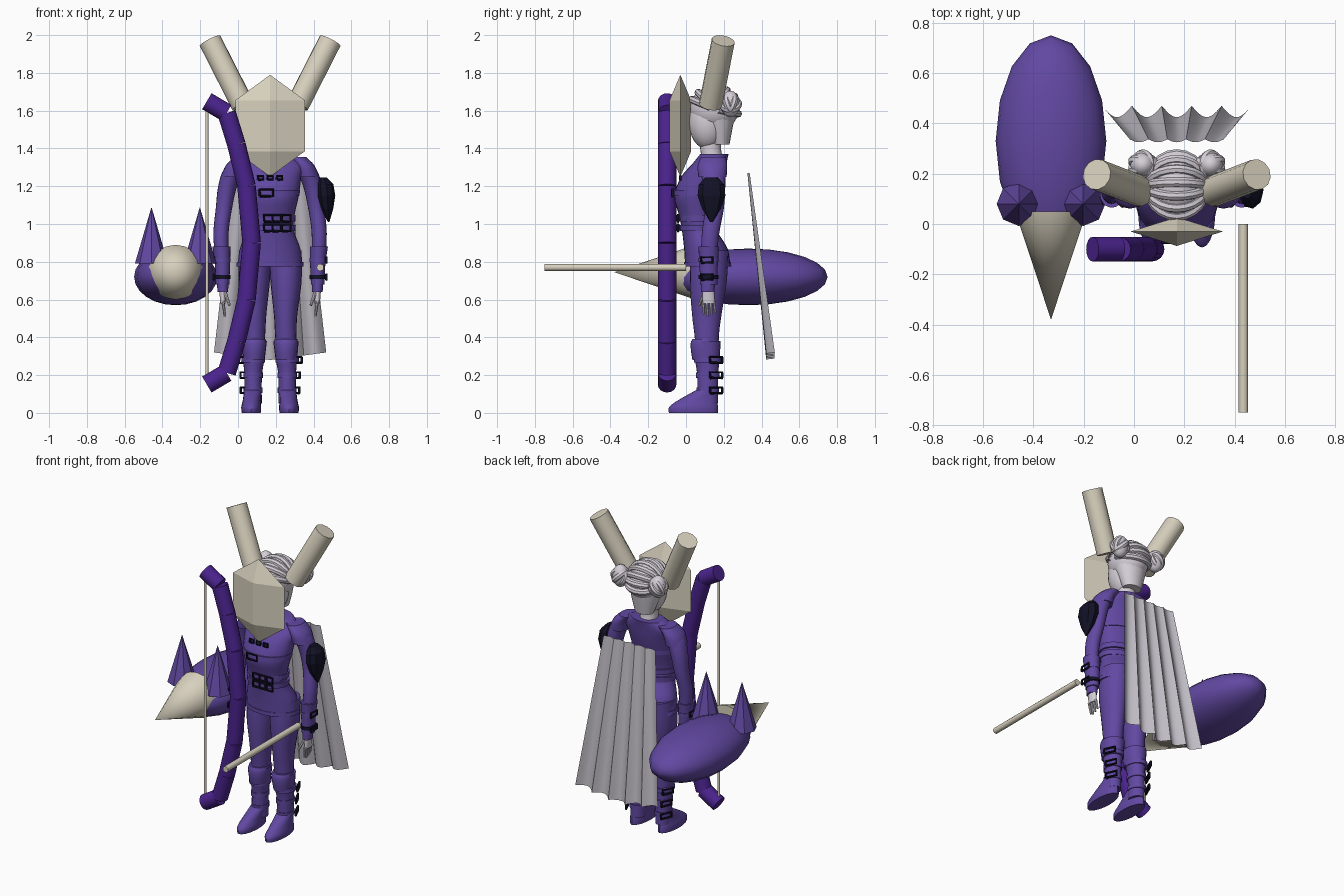
import bpy, bmesh
from math import sin, cos, pi, radians
from mathutils import Vector

if "Cube" in bpy.data.objects:
    bpy.data.objects.remove(bpy.data.objects["Cube"])

CX = 0.17  # centre line of the figure


def material(name, *rgb):
    mat = bpy.data.materials.new(name)
    mat.use_nodes = True
    mat.diffuse_color = (*rgb, 1)
    mat.node_tree.nodes["Principled BSDF"].inputs["Base Color"].default_value = (*rgb, 1)
    return mat


purple = material("purple_cloth", .12, .065, .36)
violet = material("deep_violet", .07, .017, .27)
bone = material("bone", .68, .63, .51)
pale = material("pale_lavender", .66, .62, .68)
cape_grey = material("cape_grey", .52, .5, .55)
black = material("midnight_black", .006, .006, .02)


def finish(obj, name, mat, smooth=True):
    obj.name = name
    obj.data.materials.clear()
    obj.data.materials.append(mat)
    bpy.ops.object.select_all(action='DESELECT')
    obj.select_set(True)
    bpy.context.view_layer.objects.active = obj
    if smooth:
        bpy.ops.object.shade_smooth_by_angle(angle=radians(40))
    return obj


def from_bmesh(name, bm, mat, smooth=True):
    bmesh.ops.recalc_face_normals(bm, faces=bm.faces)
    mesh = bpy.data.meshes.new(name)
    bm.to_mesh(mesh)
    bm.free()
    obj = bpy.data.objects.new(name, mesh)
    bpy.context.collection.objects.link(obj)
    return finish(obj, name, mat, smooth)


def spline(rows, steps):
    """Pass a smooth curve through rows of numbers."""
    rows = [Vector(r) for r in rows]
    out = []
    for i in range(len(rows) - 1):
        a, b = rows[max(i - 1, 0)], rows[i]
        c, d = rows[i + 1], rows[min(i + 2, len(rows) - 1)]
        for k in range(steps):
            t = k / steps
            out.append(b + (c - a) * (t / 2) + (a * 2 - b * 5 + c * 4 - d) * (t * t / 2)
                       + (b * 3 - a - c * 3 + d) * (t ** 3 / 2))
    return out + [rows[-1]]


def loft(name, rings, mat, side=1, sides=20, steps=4, smooth=True):
    """Skin elliptical rings (x, y, z, width, depth) about the centre line."""
    bm = bmesh.new()
    loops = []
    for x, y, z, w, d in spline(rings, steps):
        loops.append([bm.verts.new((CX + side * x + w * cos(2 * pi * k / sides),
                                    y + d * sin(2 * pi * k / sides), z)) for k in range(sides)])
    for low, high in zip(loops, loops[1:]):
        for k in range(sides):
            n = (k + 1) % sides
            bm.faces.new((low[k], low[n], high[n], high[k]))
    bm.faces.new(loops[0])
    bm.faces.new(loops[-1])
    return from_bmesh(name, bm, mat, smooth)


def rod(name, start, end, r_start, r_end, mat, sides=16, smooth=True):
    start, end = Vector(start), Vector(end)
    axis = end - start
    bpy.ops.mesh.primitive_cone_add(vertices=sides, radius1=r_start, radius2=r_end,
                                    depth=axis.length, location=(start + end) / 2,
                                    rotation=axis.to_track_quat('Z', 'Y').to_euler())
    return finish(bpy.context.object, name, mat, smooth)


def ball(name, loc, scale, mat, segments=24, rings=16):
    bpy.ops.mesh.primitive_uv_sphere_add(segments=segments, ring_count=rings, radius=1, location=loc)
    bpy.context.object.scale = scale
    return finish(bpy.context.object, name, mat)


def strand(name, points, radius, mat):
    curve = bpy.data.curves.new(name, 'CURVE')
    curve.dimensions = '3D'
    curve.bevel_depth = radius
    curve.bevel_resolution = 2
    path = curve.splines.new('POLY')
    path.points.add(len(points) - 1)
    for p, co in zip(path.points, points):
        p.co = (*co, 1)
    obj = bpy.data.objects.new(name, curve)
    bpy.context.collection.objects.link(obj)
    finish(obj, name, mat, smooth=False)
    bpy.ops.object.convert(target='MESH')
    finish(bpy.context.object, name, mat)


def buckle(name, loc, width, height, turn=0):
    """Square frame facing the front, turned about z."""
    x, y, z = loc
    corners = [(-1, -1), (1, -1), (1, 1), (-1, 1), (-1, -1)]
    strand(name, [(x + a * width * cos(turn), y + a * width * sin(turn), z + b * height)
                  for a, b in corners], .007, black)


# Torso, belts and neck
loft("tunic", [(0, .115, .78, .172, .12), (0, .105, .87, .16, .115), (0, .07, .97, .125, .092),
               (0, .06, 1.05, .13, .098), (0, .06, 1.15, .152, .122), (0, .09, 1.25, .165, .115),
               (0, .125, 1.32, .175, .09), (0, .15, 1.37, .11, .075)], purple, sides=28)
loft("tunic_hem", [(0, .115, .775, .178, .125), (0, .114, .8, .176, .124)], purple, steps=1)
for z in (.98, 1.03):
    loft("belt", [(0, .067, z - .016, .134, .1), (0, .067, z + .016, .136, .102)], purple, steps=1, sides=28)
    for x in (-.01, .035, .085):
        buckle("belt_buckle", (CX + x, -.042, z), .022, .018)
loft("chest_strap", [(0, .06, 1.15, .156, .127), (0, .062, 1.18, .158, .127)], purple, steps=1, sides=28)
buckle("chest_buckle", (CX - .02, -.072, 1.165), .035, .018)
for x in (-.05, 0, .05):
    buckle("collar_buckle", (CX + x, -.03, 1.245), .014, .01)
loft("neck", [(0, .15, 1.3, .06, .06), (0, .13, 1.4, .052, .055), (0, .13, 1.5, .06, .065)], pale)

# Arms, legs and their straps, one side at a time
for s, label in ((1, "left"), (-1, "right")):
    loft(label + "_sleeve", [(.15, .14, 1.33, .04, .05), (.19, .14, 1.29, .055, .065),
                             (.225, .15, 1.2, .05, .058), (.245, .15, 1.08, .043, .05),
                             (.26, .13, .95, .04, .046), (.255, .12, .8, .036, .042),
                             (.25, .115, .64, .028, .036)], purple, s)
    loft(label + "_shoulder_cap", [(.2, .14, 1.25, .06, .075), (.18, .14, 1.31, .055, .078),
                                   (.14, .145, 1.355, .05, .065)], purple, s)
    loft(label + "_cuff", [(.252, .12, .68, .036, .046), (.252, .12, .78, .04, .048),
                           (.258, .12, .88, .048, .055)], purple, s, steps=2)
    for z in (.72, .81):
        buckle(label + "_cuff_buckle", (CX + s * .298, .11, z), .03, .014, pi / 2)
        loft(label + "_cuff_strap", [(.254, .12, z - .01, .045, .053), (.254, .12, z + .01, .045, .053)],
             black if z < .8 else purple, s, steps=1)
    loft(label + "_palm", [(.25, .12, .58, .014, .034), (.25, .118, .66, .02, .03)], pale, s, steps=2)
    for k in range(4):
        y = .09 + k * .02
        rod(label + "_finger", (CX + s * .25, y, .59), (CX + s * .24, y + .005, .51 + abs(k - 1) * .01),
            .009, .006, pale, 8)
    rod(label + "_thumb", (CX + s * .24, .1, .64), (CX + s * .215, .07, .57), .01, .007, pale, 8)

    loft(label + "_trouser_leg", [(.08, .125, .86, .085, .1), (.084, .118, .7, .083, .098),
                                  (.082, .11, .52, .062, .078), (.083, .11, .4, .056, .064),
                                  (.088, .115, .2, .045, .055)], purple, s)
    loft(label + "_boot", [(.09, .115, .05, .046, .055), (.09, .115, .2, .047, .056),
                           (.086, .112, .29, .058, .066), (.084, .11, .38, .067, .074)], purple, s)
    loft(label + "_knee_guard", [(.085, .1, .28, .055, .066), (.084, .095, .36, .064, .072),
                                 (.084, .1, .39, .06, .066)], purple, s, steps=2)
    loft(label + "_foot", [(.1, .04, 0, .05, .13), (.1, .04, .03, .053, .13),
                           (.098, .06, .065, .047, .105), (.092, .11, .12, .046, .058)], purple, s, steps=3)
    for z, r in ((.12, .05), (.2, .052), (.28, .062)):
        loft(label + "_boot_strap", [(.09, .115, z - .014, r, r + .01), (.09, .115, z + .014, r, r + .01)],
             purple, s, steps=1)
        buckle(label + "_boot_buckle", (CX + s * (.09 + r), .16, z), .035, .015, s * 2)

# Spiked dark shoulder ornament on the left arm
loft("arm_ornament", [(.31, .135, 1.01, .004, .006), (.3, .135, 1.08, .034, .05), (.295, .135, 1.15, .05, .075),
                      (.29, .135, 1.21, .045, .068), (.28, .135, 1.245, .02, .035)],
     black, sides=9, steps=1, smooth=False)

# Head and gathered hair
ball("head", (CX, .115, 1.54), (.095, .1, .145), pale)
ball("hair_cap", (CX, .15, 1.61), (.115, .13, .12), pale)
loft("nape_hair", [(0, .185, 1.42, .06, .045), (0, .175, 1.5, .085, .07), (0, .16, 1.58, .105, .1)], pale)
for k in range(8):
    tilt = radians(-65 + k * 24)
    arc = [radians(10 + 16 * j) for j in range(11)]
    strand("hair_strand", [(CX + .115 * cos(t), .15 + .13 * sin(t) * sin(tilt),
                            1.61 + .115 * sin(t) * cos(tilt)) for t in arc], .02, pale)
for s, label in ((1, "left"), (-1, "right")):
    centre = (CX + s * .135, .235, 1.635)
    ball(label + "_bun", centre, (.05, .05, .07), pale)
    for k in range(3):
        bpy.ops.mesh.primitive_torus_add(major_segments=20, minor_segments=8, major_radius=.042,
                                         minor_radius=.02, location=centre,
                                         rotation=(k * 1.05, s * .8, 0))
        finish(bpy.context.object, label + "_bun_coil", pale)
    # Tall ear tube
    rod(label + "_ear_tube", (CX + s * .145, .13, 1.63), (CX + s * .318, .197, 1.97), .062, .062, bone, 12)

# Diamond mask
bpy.ops.mesh.primitive_uv_sphere_add(segments=4, ring_count=2, radius=1, location=(CX, -.03, 1.52))
bpy.context.object.scale = (.212, .066, .27)
finish(bpy.context.object, "diamond_mask", bone, smooth=False)

# Pleated cape
bm = bmesh.new()
rows, cols = 8, 60
grid = []
for i in range(rows + 1):
    t = i / rows
    line = []
    for j in range(cols + 1):
        u = j / cols
        pleat = 1 - abs(sin(5 * pi * u))
        x = CX + (.187 + .11 * t) * (2 * u - 1)
        y = .325 + .1 * t + (.012 + .033 * t) * pleat
        line.append(bm.verts.new((x, y, 1.27 - t * (.99 - .04 * abs(2 * u - 1)))))
    grid.append(line)
for a, b in zip(grid, grid[1:]):
    for j in range(cols):
        bm.faces.new((a[j], a[j + 1], b[j + 1], b[j]))
from_bmesh("cape", bm, cape_grey)

# Segmented bow, mirrored about mid height, with its string
half = [(-.165, 1.65), (-.06, 1.588), (-.008, 1.42), (.045, 1.2), (.072, .9)]
path = half + [(x, 1.8 - z) for x, z in reversed(half[:-1])]
for (x0, z0), (x1, z1) in zip(path, path[1:]):
    rod("bow_segment", (x0, -.1, z0), (x1, -.1, z1), .049, .049, violet)
rod("bow_string", (-.165, -.1, .17), (-.165, -.1, 1.63), .008, .008, bone, 10)

# Arrow shaft
rod("arrow_shaft", (.435, 0, .77), (.435, -.75, .77), .019, .019, bone, 12)

# Floating companion: body, pointed snout and two ears
BX = -.33
ball("companion_body", (BX, .33, .72), (.22, .42, .15), purple, 16, 12)
rod("companion_snout", (BX, .05, .745), (BX, -.38, .745), .145, 0, bone, 18)
for s in (1, -1):
    rod("companion_ear", (BX + s * .128, .08, .79), (BX + s * .128, .08, 1.09), .088, 0, purple, 8, smooth=False)
